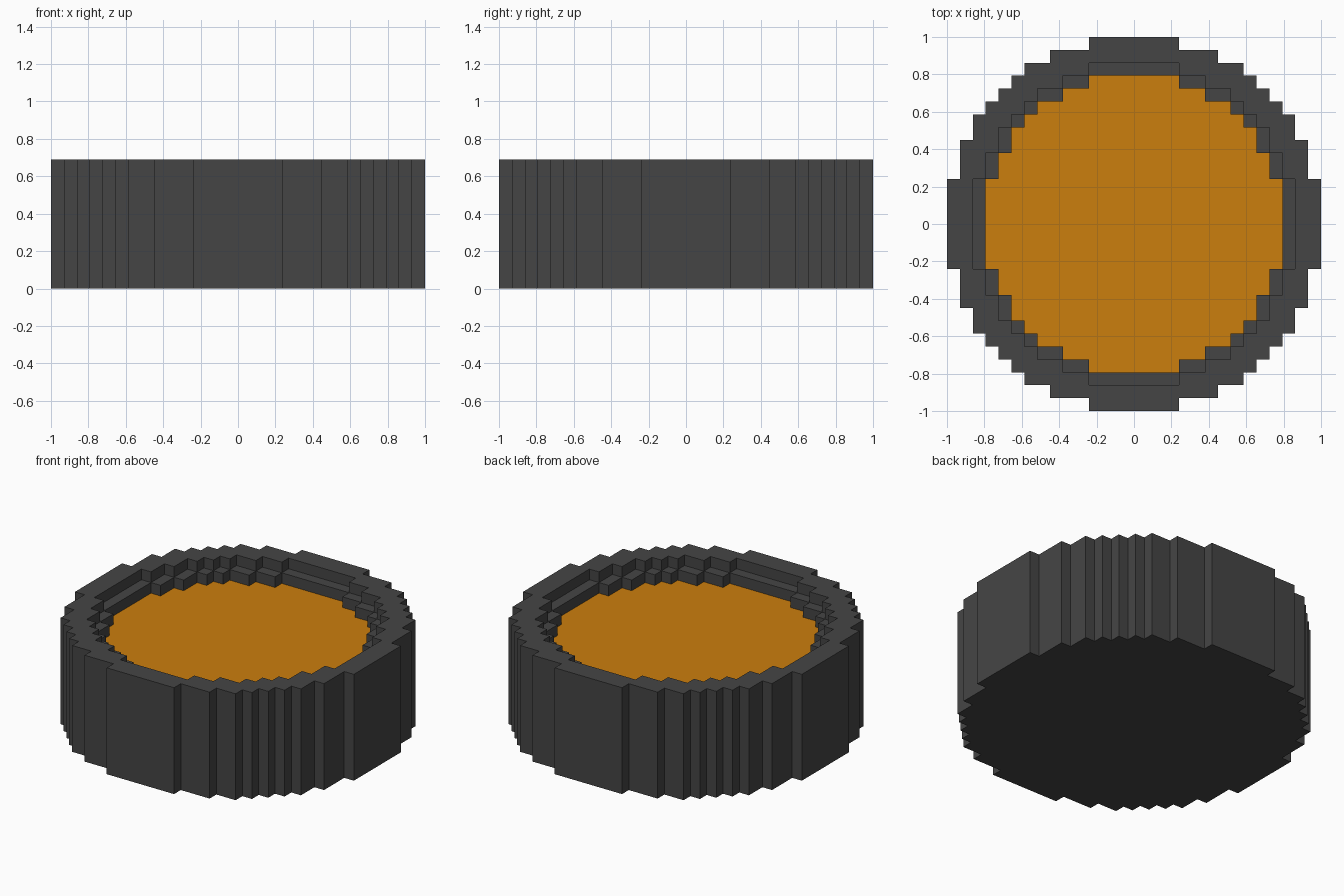
import bpy, bmesh, math

if "Cube" in bpy.data.objects:
    bpy.data.objects.remove(bpy.data.objects["Cube"])

N = 14                    # cells either side of the centre cell
C = 2 / (2 * N + 1)       # cell size
# (radius in cells, top height in cells), from the outside in
WALL, LEDGE, FILL = (14.5, 10), (12.5, 9), (11.5, 8)


def material(name, rgb):
    m = bpy.data.materials.new(name)
    m.diffuse_color = (*rgb, 1)
    m.use_nodes = True
    m.node_tree.nodes["Principled BSDF"].inputs["Base Color"].default_value = m.diffuse_color
    return m


def height(i, j):
    """Top height of the cell column, in cells (0 = outside)."""
    h = 0
    for radius, top in (WALL, LEDGE, FILL):
        if math.hypot(i, j) <= radius:
            h = top
    return h


def finish(bm, name, mat):
    bmesh.ops.remove_doubles(bm, verts=bm.verts, dist=1e-4)
    # merge coplanar cells into clean flat faces
    bmesh.ops.dissolve_limit(bm, angle_limit=0.01, verts=bm.verts, edges=bm.edges)
    me = bpy.data.meshes.new(name)
    bm.to_mesh(me)
    bm.free()
    me.materials.append(mat)
    bpy.context.collection.objects.link(bpy.data.objects.new(name, me))


def quad(bm, pts):
    bm.faces.new([bm.verts.new((x * C, y * C, z * C)) for x, y, z in pts])


def flat(bm, i, j, z, up=True):
    pts = [(i - .5, j - .5, z), (i + .5, j - .5, z), (i + .5, j + .5, z), (i - .5, j + .5, z)]
    quad(bm, pts if up else pts[::-1])


tub, filling = bmesh.new(), bmesh.new()
cells = [(i, j) for i in range(-N, N + 1) for j in range(-N, N + 1) if height(i, j)]
for i, j in cells:
    h = height(i, j)
    flat(filling if h == FILL[1] else tub, i, j, h)    # top
    flat(tub, i, j, 0, up=False)                       # underside
    for dx, dy in ((1, 0), (-1, 0), (0, 1), (0, -1)):  # walls down to lower neighbours
        low = height(i + dx, j + dy)
        if low < h:
            cx, cy = i + dx / 2, j + dy / 2
            ax, ay = cx + dy / 2, cy - dx / 2
            bx, by = cx - dy / 2, cy + dx / 2
            quad(tub, [(ax, ay, low), (bx, by, low), (bx, by, h), (ax, ay, h)])

finish(tub, "round_tub", material("dark grey", (0.06, 0.06, 0.06)))
finish(filling, "orange_filling", material("orange", (0.6, 0.21, 0.004)))
